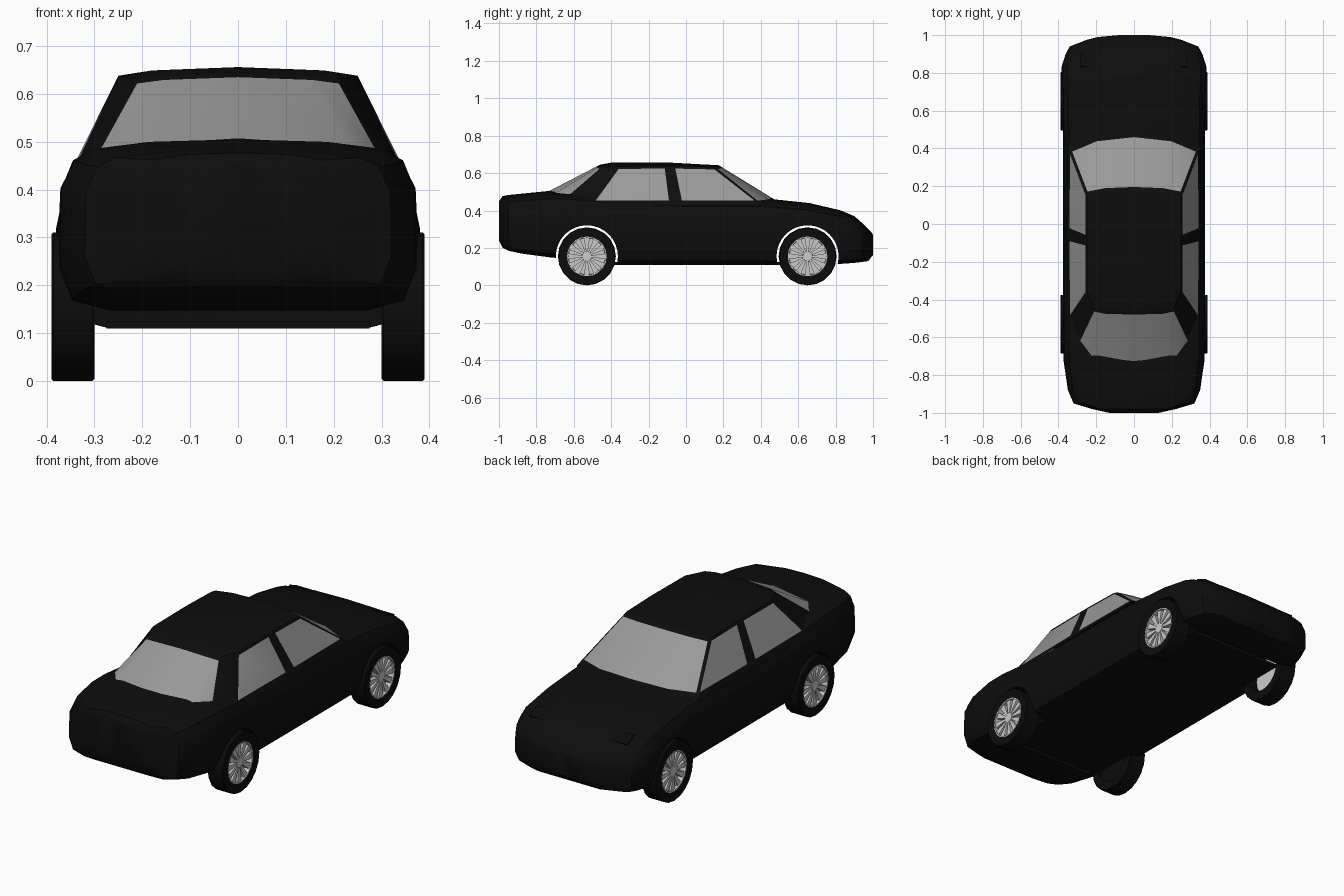
import bpy, bmesh, math
from mathutils import Vector, Matrix

cube = bpy.data.objects.get("Cube")
if cube:
    bpy.data.objects.remove(cube, do_unlink=True)


def material(name, value, rough=0.6):
    m = bpy.data.materials.new(name)
    m.use_nodes = True
    col = (value, value, value, 1)
    m.diffuse_color = col
    node = m.node_tree.nodes["Principled BSDF"]
    node.inputs["Base Color"].default_value = col
    node.inputs["Roughness"].default_value = rough
    return m


BLACK = material("body black", 0.004)
GLASS = material("grey glass", 0.32)
RIM = material("light alloy", 0.6)
TYRE = material("tyre black", 0.0035)


def finish(bm, name, mats, angle=30):
    bmesh.ops.remove_doubles(bm, verts=bm.verts, dist=0.0005)
    bmesh.ops.recalc_face_normals(bm, faces=bm.faces)
    me = bpy.data.meshes.new(name)
    bm.to_mesh(me)
    bm.free()
    for m in mats:
        me.materials.append(m)
    ob = bpy.data.objects.new(name, me)
    bpy.context.collection.objects.link(ob)
    if angle:
        smooth(ob, angle)
    return ob


def smooth(ob, angle):
    bpy.ops.object.select_all(action='DESELECT')
    ob.select_set(True)
    bpy.context.view_layer.objects.active = ob
    bpy.ops.object.shade_smooth_by_angle(angle=math.radians(angle))


def both_sides(bm, points, mat=0):
    # one face on the left and its mirror image on the right
    for s in (1, -1):
        f = bm.faces.new([bm.verts.new((s * x, y, z)) for x, y, z in points])
        f.material_index = mat


def box(name, centre, size, mat, tilt=0):
    bm = bmesh.new()
    m = Matrix.Translation(centre) @ Matrix.Rotation(tilt, 4, 'X') @ Matrix.Diagonal((*size, 1))
    bmesh.ops.create_cube(bm, size=1, matrix=m)
    return finish(bm, name, [mat], 0)


AXLES = {"rear": -0.53, "front": 0.65}
WHEEL_Z, WHEEL_R = 0.155, 0.155

# Lower body: cross-sections (y, half width, bottom, top) lofted along the car
stations = [(-1, .13, .24, .45), (-.98, .22, .20, .477), (-.95, .32, .185, .483),
            (-.88, .35, .17, .49), (-.73, .372, .15, .505), (-.62, .375, .14, .505),
            (-.45, .375, .115, .49), (-.36, .375, .11, .475), (0, .375, .11, .465),
            (.4, .375, .11, .465), (.47, .375, .11, .46), (.66, .378, .11, .44),
            (.83, .384, .115, .40), (.90, .362, .12, .37), (.94, .34, .125, .335),
            (.975, .25, .13, .30), (.99, .19, .15, .285), (1, .08, .16, .27)]
section = [(0, 1), (.5, .985), (.8, .945), (.92, .88), (.96, .78), (.99, .72),
           (1, .5), (1, .25), (.93, .06), (.72, 0), (0, 0)]
rings = [[(w * u, y, lo + (hi - lo) * t) for u, t in section] for y, w, lo, hi in stations]
bm = bmesh.new()
for a, b in zip(rings, rings[1:]):
    for i in range(len(section) - 1):
        both_sides(bm, [a[i], a[i + 1], b[i + 1], b[i]])
for end in (rings[0], rings[-1]):
    both_sides(bm, end)
body = finish(bm, "body", [BLACK], 0)

# Wheel arches cut right across the body
for y in AXLES.values():
    bm = bmesh.new()
    m = Matrix.Translation((0, y, WHEEL_Z)) @ Matrix.Rotation(math.pi / 2, 4, 'Y')
    bmesh.ops.create_cone(bm, cap_ends=True, segments=32, radius1=.166, radius2=.166,
                          depth=1, matrix=m)
    cutter = finish(bm, "arch_cutter", [BLACK], 0)
    cutter.hide_render = True
    mod = body.modifiers.new("arch", 'BOOLEAN')
    mod.operation, mod.solver, mod.object = 'DIFFERENCE', 'EXACT', cutter
    bpy.context.view_layer.update()
    graph = bpy.context.evaluated_depsgraph_get()
    cut = bpy.data.meshes.new_from_object(body.evaluated_get(graph))
    body.modifiers.clear()
    body.data = cut
    bpy.data.objects.remove(cutter, do_unlink=True)
smooth(body, 30)
box("floor", (0, .08, .117), (.55, 1.42, .014), BLACK)

# Cabin: pillar columns from front to rear as (base, roof edge)
columns = [((0, .475, .458), (0, .175, .642)), ((.2, .452, .45), (.15, .17, .64)),
           ((.332, .395, .443), (.24, .155, .634)), ((.343, .38, .443), (.25, .135, .633)),
           ((.347, -.02, .443), (.25, -.06, .638)), ((.347, -.09, .443), (.25, -.115, .638)),
           ((.343, -.49, .443), (.25, -.35, .636)), ((.295, -.64, .47), (.205, -.45, .633)),
           ((.23, -.715, .484), (.15, -.457, .64)), ((0, -.74, .5), (0, -.46, .645))]
rows = (-.1, .05, .93, 1)
glazed = (0, 1, 3, 5, 7, 8)
grid = [[Vector(a).lerp(Vector(b), t) for t in rows] for a, b in columns]
bm = bmesh.new()
for c in range(len(columns) - 1):
    for r in range(len(rows) - 1):
        glass = r == 1 and c in glazed
        both_sides(bm, [grid[c][r], grid[c + 1][r], grid[c + 1][r + 1], grid[c][r + 1]], int(glass))

# Crowned roof panel joining the column tops
top = [col[-1] for col in grid]
fore, aft = (0, -.08, .656), (0, -.4, .656)
fore_side, aft_side = (.18, -.08, .649), (.18, -.39, .649)
for face in ([top[0], top[1], fore_side, fore], [top[1], top[2], top[3], fore_side],
             [top[3], top[4], fore_side], [top[4], top[5], fore_side],
             [top[5], top[6], aft_side, fore_side], [top[6], top[7], aft_side],
             [top[7], top[8], aft_side], [top[8], top[9], aft, aft_side],
             [fore_side, aft_side, aft, fore]):
    both_sides(bm, face)
finish(bm, "cabin", [BLACK, GLASS], 25)

# Lamp covers on the bonnet
for s, side in ((1, "left"), (-1, "right")):
    box(side + "_lamp_cover", (s * .23, .865, .376), (.11, .07, .009), TYRE, -.42)


# Wheels
def lathe(bm, profile, steps):
    vs = [bm.verts.new((x, 0, r)) for x, r in profile]
    es = [bm.edges.new((a, b)) for a, b in zip(vs, vs[1:])]
    bmesh.ops.spin(bm, geom=vs + es, cent=(0, 0, 0), axis=(1, 0, 0),
                   angle=2 * math.pi, steps=steps)


def place(ob, s, y):
    ob.location = (0, y, WHEEL_Z)
    if s < 0:
        ob.rotation_euler.z = math.pi


def wheel(prefix, s, y):
    bm = bmesh.new()
    lathe(bm, [(.30, .106), (.30, .151), (.304, WHEEL_R), (.386, WHEEL_R), (.39, .151),
               (.386, .106), (.30, .106)], 20)
    place(finish(bm, prefix + "_tyre", [TYRE]), s, y)

    # recessed dish with outer lip and hub
    bm = bmesh.new()
    lathe(bm, [(.355, 0), (.355, .098), (.386, .1), (.386, .108), (.35, .108), (.35, 0)], 24)
    lathe(bm, [(.356, .028), (.382, .026), (.384, 0)], 12)
    place(finish(bm, prefix + "_rim", [RIM]), s, y)

    # twelve tapered spokes
    bm = bmesh.new()
    for k in range(12):
        turn = Matrix.Rotation(k * math.pi / 6, 4, 'X')
        corners = [(-.004, .02), (.004, .02), (.016, .101), (-.016, .101)]
        front = [bm.verts.new(turn @ Vector((.38, a, r))) for a, r in corners]
        back = [bm.verts.new(turn @ Vector((.356, a, r))) for a, r in corners]
        bm.faces.new(front)
        for i in range(4):
            j = (i + 1) % 4
            bm.faces.new([front[i], front[j], back[j], back[i]])
    place(finish(bm, prefix + "_spokes", [RIM], 0), s, y)

    # dark brake drum behind the rear rims
    if y < 0:
        bm = bmesh.new()
        lathe(bm, [(.31, 0), (.31, .107), (.345, .107)], 20)
        place(finish(bm, prefix + "_drum", [TYRE]), s, y)


for end, y in AXLES.items():
    for s, side in ((1, "left"), (-1, "right")):
        wheel(f"{end}_{side}", s, y)
